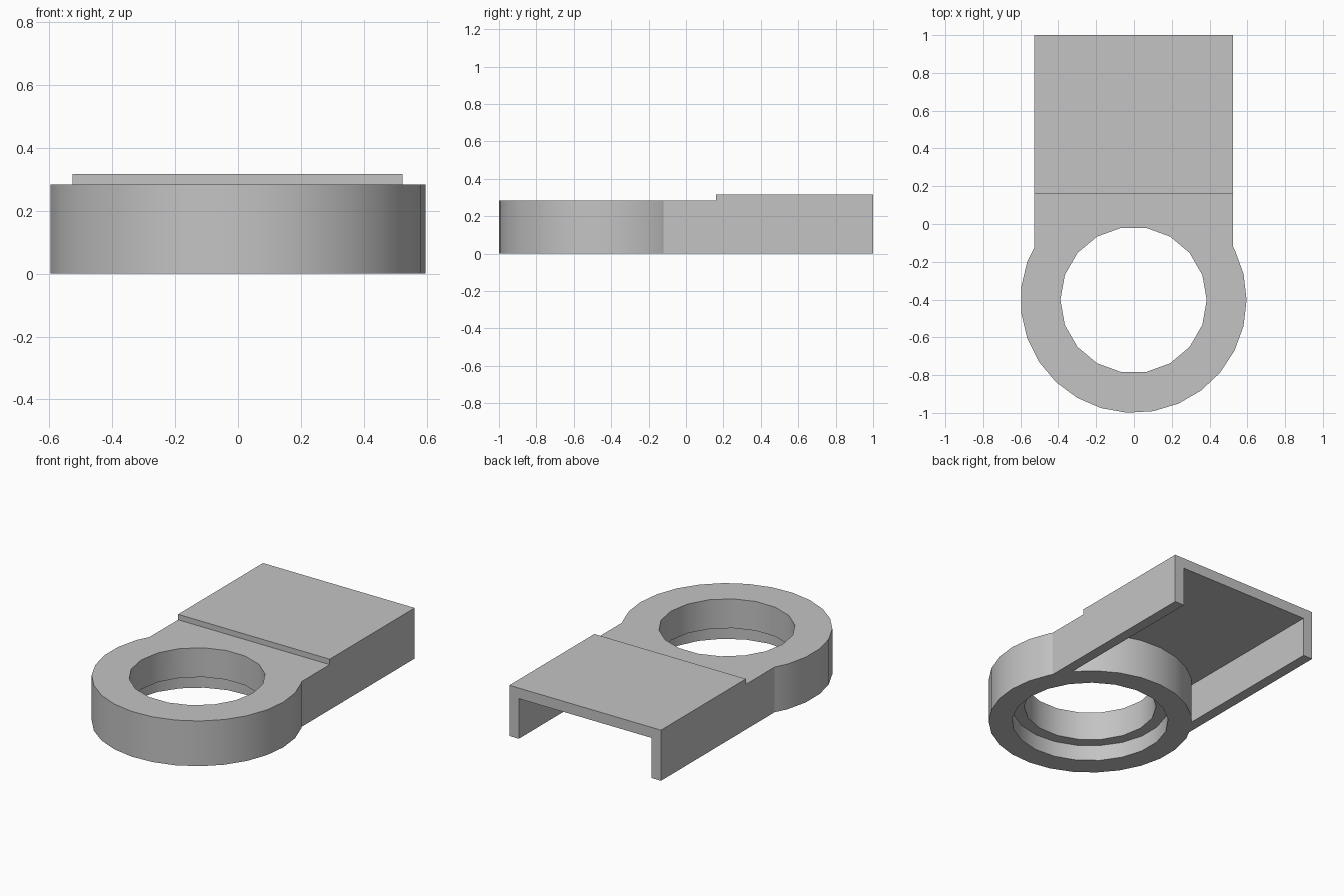
import bpy
import bmesh
import math

cube = bpy.data.objects.get("Cube")
if cube:
    bpy.data.objects.remove(cube, do_unlink=True)

# Main dimensions
CX, CY = -0.002, -0.402      # ring centre
HALF, WALL = 0.525, 0.066    # housing half width and wall thickness
LOW, HIGH = 0.283, 0.317     # ring height and housing height
BACK, STEP, START = 1.0, 0.16, -0.2

grey = bpy.data.materials.new("plain_grey")
grey.use_nodes = True
grey.diffuse_color = (0.55, 0.55, 0.55, 1)
grey.node_tree.nodes["Principled BSDF"].inputs["Base Color"].default_value = (0.55, 0.55, 0.55, 1)


def extrude(name, points, offset):
    """Solid made by sweeping a flat outline along an offset."""
    bm = bmesh.new()
    face = bm.faces.new([bm.verts.new(p) for p in points])
    moved = bmesh.ops.extrude_face_region(bm, geom=[face])["geom"]
    bmesh.ops.translate(bm, vec=offset, verts=[v for v in moved if isinstance(v, bmesh.types.BMVert)])
    bmesh.ops.recalc_face_normals(bm, faces=bm.faces)
    mesh = bpy.data.meshes.new(name)
    bm.to_mesh(mesh)
    bm.free()
    mesh.materials.append(grey)
    obj = bpy.data.objects.new(name, mesh)
    bpy.context.collection.objects.link(obj)
    return obj


def disc(name, radius, sides, z0, z1):
    turn = 2 * math.pi / sides
    outline = [(CX + radius * math.cos(i * turn), CY + radius * math.sin(i * turn), z0)
               for i in range(sides)]
    return extrude(name, outline, (0, 0, z1 - z0))


def side_profile(name, profile, half):
    return extrude(name, [(CX - half, y, z) for y, z in profile], (2 * half, 0, 0))


def combine(target, tool, operation):
    mod = target.modifiers.new(tool.name, "BOOLEAN")
    mod.operation, mod.solver, mod.object = operation, "EXACT", tool
    bpy.context.view_layer.objects.active = target
    bpy.ops.object.modifier_apply(modifier=mod.name)
    bpy.data.objects.remove(tool, do_unlink=True)


# Stepped housing, hollowed from below and open at the back
bracket = side_profile("ring_bracket", [(START, 0), (BACK, 0), (BACK, HIGH), (STEP, HIGH),
                                        (STEP, LOW), (START, LOW)], HALF)
channel = side_profile("channel_cutter", [(START - 0.1, -0.1), (BACK + 0.1, -0.1),
                                          (BACK + 0.1, HIGH - WALL), (START - 0.1, HIGH - WALL)],
                       HALF - WALL)
combine(bracket, channel, "DIFFERENCE")

# Ring with a through hole and a wider recess underneath
combine(bracket, disc("ring", 0.598, 27, 0, LOW), "UNION")
combine(bracket, disc("hole_cutter", 0.387, 18, -0.1, 0.5), "DIFFERENCE")
combine(bracket, disc("recess_cutter", 0.458, 21, -0.1, 0.1), "DIFFERENCE")

# Smooth round walls, crisp corners
bpy.ops.object.select_all(action="DESELECT")
bracket.select_set(True)
bpy.context.view_layer.objects.active = bracket
bpy.ops.object.shade_smooth_by_angle(angle=math.radians(25))
